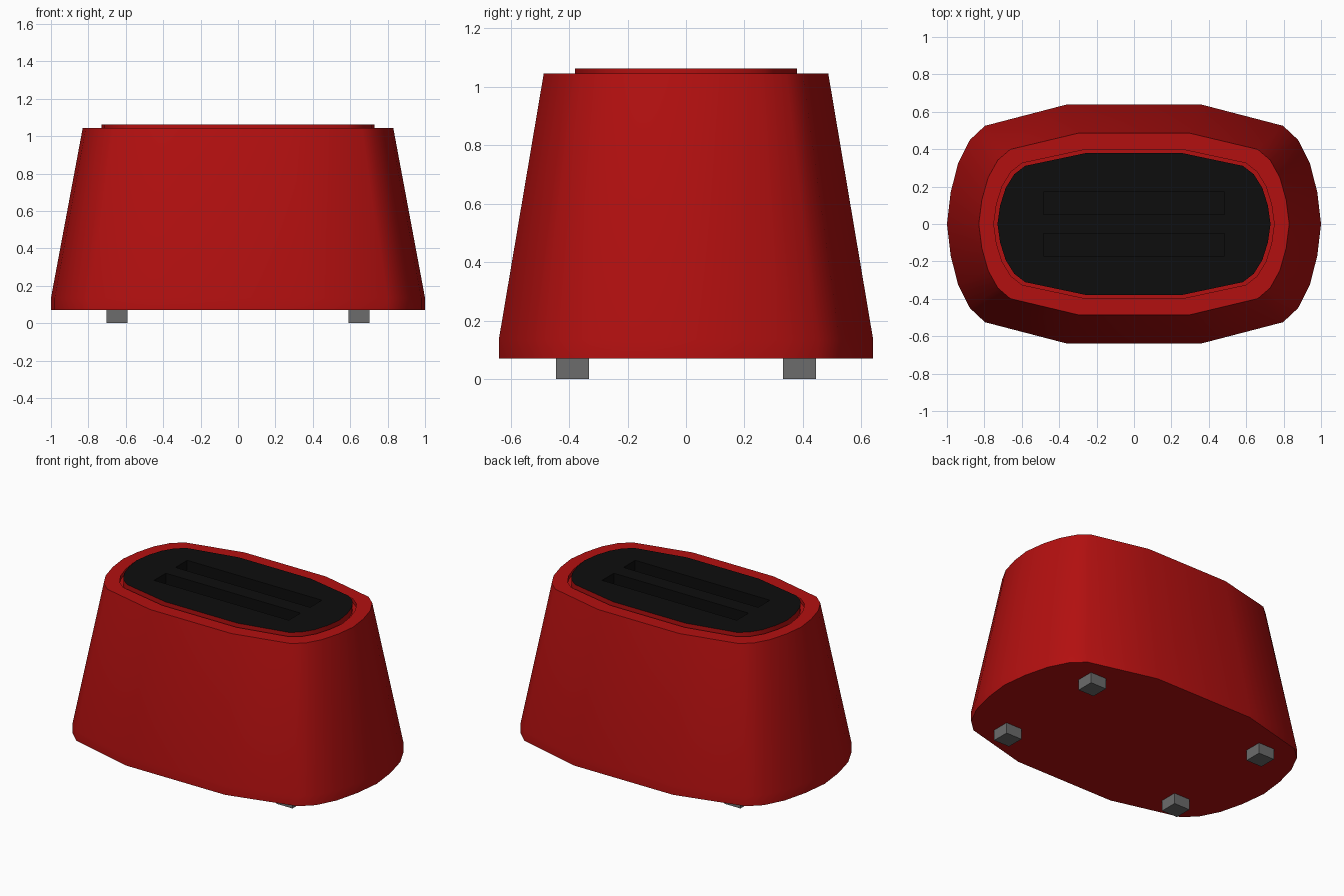
import bpy, bmesh

if "Cube" in bpy.data.objects:
    bpy.data.objects.remove(bpy.data.objects["Cube"])


def material(name, color):
    m = bpy.data.materials.new(name)
    m.diffuse_color = color
    m.use_nodes = True
    m.node_tree.nodes["Principled BSDF"].inputs["Base Color"].default_value = m.diffuse_color
    return m


RED = material("red_enamel", (0.45, 0.005, 0.005, 1))
BLACK = material("black_top", (0.004, 0.004, 0.004, 1))
GREY = material("grey_feet", (0.15, 0.15, 0.15, 1))


def box(name, center, size, mats, index=0):
    bpy.ops.mesh.primitive_cube_add(size=1, location=center)
    ob = bpy.context.object
    ob.name = name
    ob.scale = size
    bpy.ops.object.transform_apply(location=False, rotation=False, scale=True)
    for m in mats:
        ob.data.materials.append(m)
    for p in ob.data.polygons:
        p.material_index = index
    return ob


# Rounded oval outline, one quarter mirrored to all four
quarter = [(1, 0), (0.98, 0.17), (0.94, 0.326), (0.877, 0.45), (0.797, 0.525), (0.355, 0.64)]
half = quarter + [(-x, y) for x, y in reversed(quarter)]
outline = half + [(-x, -y) for x, y in half[1:-1]]

# Vertical profile: x scale, y scale, z (skirt, taper, rim groove, raised top)
profile = [(1, 1, 0.07), (1, 1, 0.135), (0.83, 0.76, 1.045),
           (0.75, 0.62, 1.045), (0.75, 0.62, 1.02),
           (0.73, 0.592, 1.02), (0.73, 0.592, 1.063)]

# Body shell
bm = bmesh.new()
rings = [[bm.verts.new((x * sx, y * sy, z)) for x, y in outline] for sx, sy, z in profile]
n = len(outline)
for a, b in zip(rings, rings[1:]):
    for i in range(n):
        j = (i + 1) % n
        bm.faces.new((a[i], a[j], b[j], b[i]))
bm.faces.new(rings[0][::-1])
bm.faces.new(rings[-1]).material_index = 1
mesh = bpy.data.meshes.new("body")
bm.to_mesh(mesh)
bm.free()
body = bpy.data.objects.new("body", mesh)
bpy.context.collection.objects.link(body)
mesh.materials.append(RED)
mesh.materials.append(BLACK)
bpy.context.view_layer.objects.active = body
body.select_set(True)
bpy.ops.object.shade_smooth_by_angle(angle=0.56)
body.select_set(False)

# Bread slots cut into the top
for side in (-1, 1):
    cutter = box("slot_cutter", (0, side * 0.11, 0.95), (0.97, 0.12, 0.5), (RED, BLACK), 1)
    cutter.hide_render = True
    cutter.hide_set(True)
    cut = body.modifiers.new("slot", 'BOOLEAN')
    cut.operation = 'DIFFERENCE'
    cut.solver = 'EXACT'
    cut.object = cutter

# Four feet
for sx in (-1, 1):
    for sy in (-1, 1):
        box("foot", (sx * 0.647, sy * 0.388, 0.036), (0.114, 0.114, 0.072), (GREY,))
